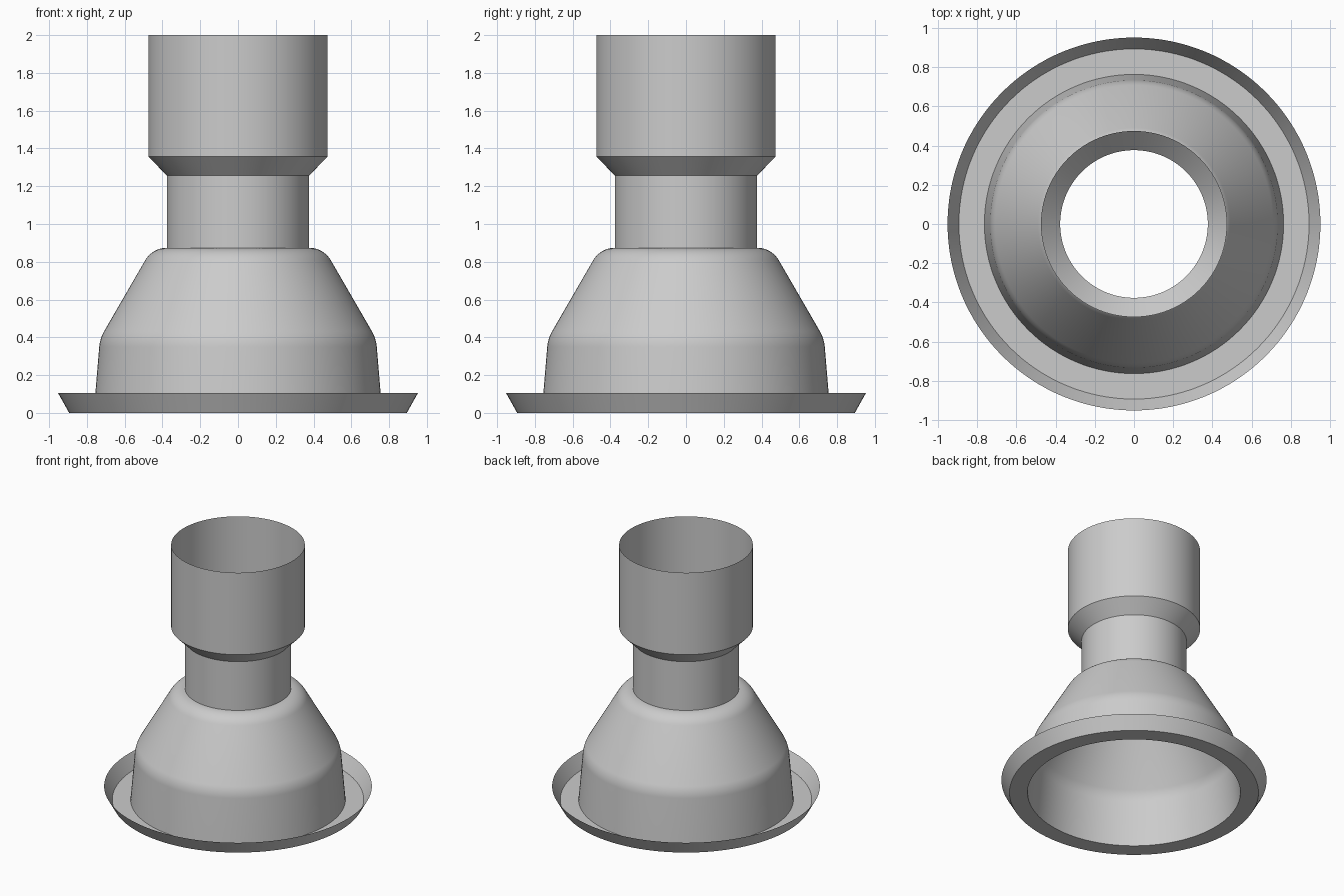
import bpy, bmesh, math
from mathutils import Vector

cube = bpy.data.objects.get("Cube")
if cube:
    bpy.data.objects.remove(cube)

SEGMENTS = 128

grey = bpy.data.materials.new("plain grey")
grey.use_nodes = True
colour = (0.6, 0.6, 0.6, 1)
grey.diffuse_color = colour
grey.node_tree.nodes["Principled BSDF"].inputs["Base Color"].default_value = colour


def fillet(before, corner, after, tangent, steps=10):
    """Points of a round arc replacing a profile corner."""
    b, c, a = Vector(before), Vector(corner), Vector(after)
    u, v = (b - c).normalized(), (a - c).normalized()
    half = u.angle(v) / 2
    axis = (u + v).normalized()
    centre = c + axis * tangent / math.cos(half)
    radius = tangent * math.tan(half)
    side = (u - axis * u.dot(axis)).normalized()
    sweep = math.pi / 2 - half
    angles = [sweep - 2 * sweep * i / steps for i in range(steps + 1)]
    return [tuple(centre - axis * radius * math.cos(t) + side * radius * math.sin(t))
            for t in angles]


def revolve(name, profile):
    """Thin shell made by turning a (radius, height) profile round z."""
    bm = bmesh.new()
    verts = [bm.verts.new((r, 0, z)) for r, z in profile]
    edges = [bm.edges.new(pair) for pair in zip(verts, verts[1:])]
    bmesh.ops.spin(bm, geom=verts + edges, cent=(0, 0, 0), axis=(0, 0, 1),
                   angle=math.tau, steps=SEGMENTS, use_merge=True)
    bmesh.ops.remove_doubles(bm, verts=bm.verts, dist=1e-5)
    bm.normal_update()
    # Make the shell face outward and upward
    if sum(f.normal.dot(f.calc_center_median()) * f.calc_area() for f in bm.faces) < 0:
        bmesh.ops.reverse_faces(bm, faces=bm.faces)
    mesh = bpy.data.meshes.new(name)
    bm.to_mesh(mesh)
    bm.free()
    mesh.materials.append(grey)
    obj = bpy.data.objects.new(name, mesh)
    bpy.context.collection.objects.link(obj)
    bpy.ops.object.select_all(action='DESELECT')
    obj.select_set(True)
    bpy.context.view_layer.objects.active = obj
    bpy.ops.object.shade_smooth_by_angle(angle=math.radians(30))
    return obj


# Dished flange: flat ring with a flared lip
revolve("base_flange", [(0.764, 0), (0.894, 0), (0.952, 0.104)])

# Bell body: tapered skirt, sloped wall and rounded shoulder
foot, waist, shoulder, throat = (0.764, 0), (0.731, 0.394), (0.453, 0.874), (0.377, 0.874)
revolve("bell_body", [foot]
        + fillet(foot, waist, shoulder, 0.045)
        + fillet(waist, shoulder, throat, 0.076))

# Neck tube, widening cone and open socket
revolve("neck_and_socket", [throat, (0.377, 1.257), (0.475, 1.357), (0.475, 2.0)])
